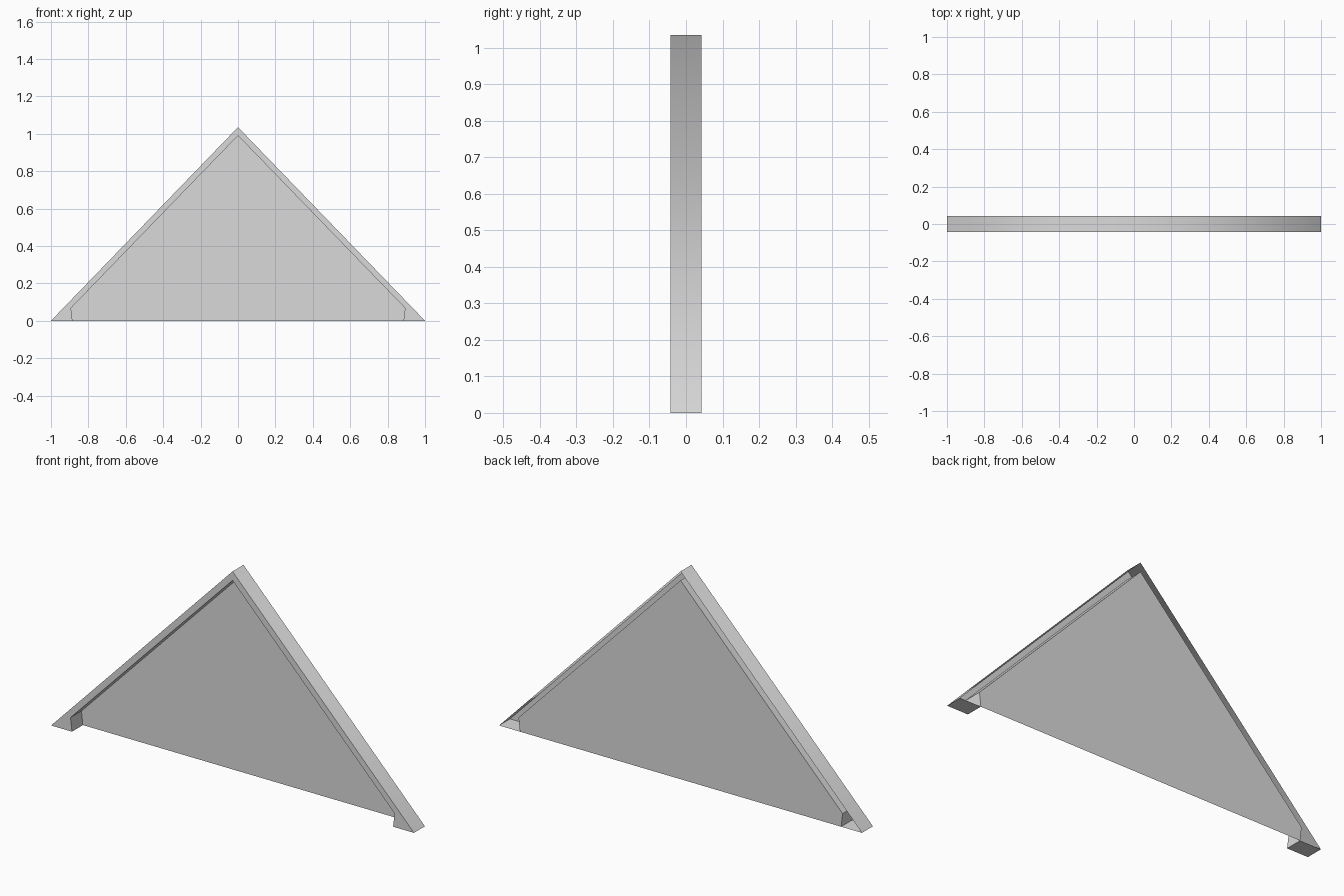
import bpy

# Remove the default cube
cube = bpy.data.objects.get("Cube")
if cube:
    bpy.data.objects.remove(cube, do_unlink=True)

HALF_DEPTH = 0.043

grey = bpy.data.materials.new("light_grey")
grey.use_nodes = True
colour = (0.7, 0.7, 0.7, 1)
grey.diffuse_color = colour
grey.node_tree.nodes["Principled BSDF"].inputs["Base Color"].default_value = colour

# Gable outline and inner opening, from the left foot over the apex to the right foot
outer = [(1, 0), (0, 1.035), (-1, 0)]
inner = [(0.885, 0), (0.893, 0.068), (0, 0.99), (-0.893, 0.068), (-0.885, 0)]


def at_depth(profile, y):
    return [(x, y, z) for x, z in profile]


def make_object(name, verts, faces):
    mesh = bpy.data.meshes.new(name)
    mesh.from_pydata(verts, [], faces)
    mesh.materials.append(grey)
    mesh.update()
    obj = bpy.data.objects.new(name, mesh)
    bpy.context.collection.objects.link(obj)
    return obj


# Gable frame: front trim, side walls and foot undersides, open at the back
loop = outer + inner[::-1]
count = len(loop)
verts = at_depth(loop, -HALF_DEPTH) + at_depth(loop, HALF_DEPTH)
right_front = [1, 2, 3, 4, 5]
left_front = [0, 1, 5, 6, 7]
faces = [right_front, left_front]
for i in range(count):
    j = (i + 1) % count
    faces.append([j, i, i + count, j + count])
frame = make_object("gable_frame", verts, faces)

# Soften only the ridge between the two outer slopes
ridge = {1, 1 + count}
for poly in frame.data.polygons:
    poly.use_smooth = True
for edge in frame.data.edges:
    edge.use_edge_sharp = set(edge.vertices) != ridge

# Thin infill panel closing the opening at the back
make_object("gable_panel", at_depth(inner, HALF_DEPTH), [[4, 3, 2, 1, 0][::-1]])

# Turn the panel and frame faces outward
for name, front in (("gable_panel", True), ("gable_frame", True)):
    mesh = bpy.data.objects[name].data
    if mesh.polygons[0].normal.y > 0 and front:
        mesh.flip_normals()
